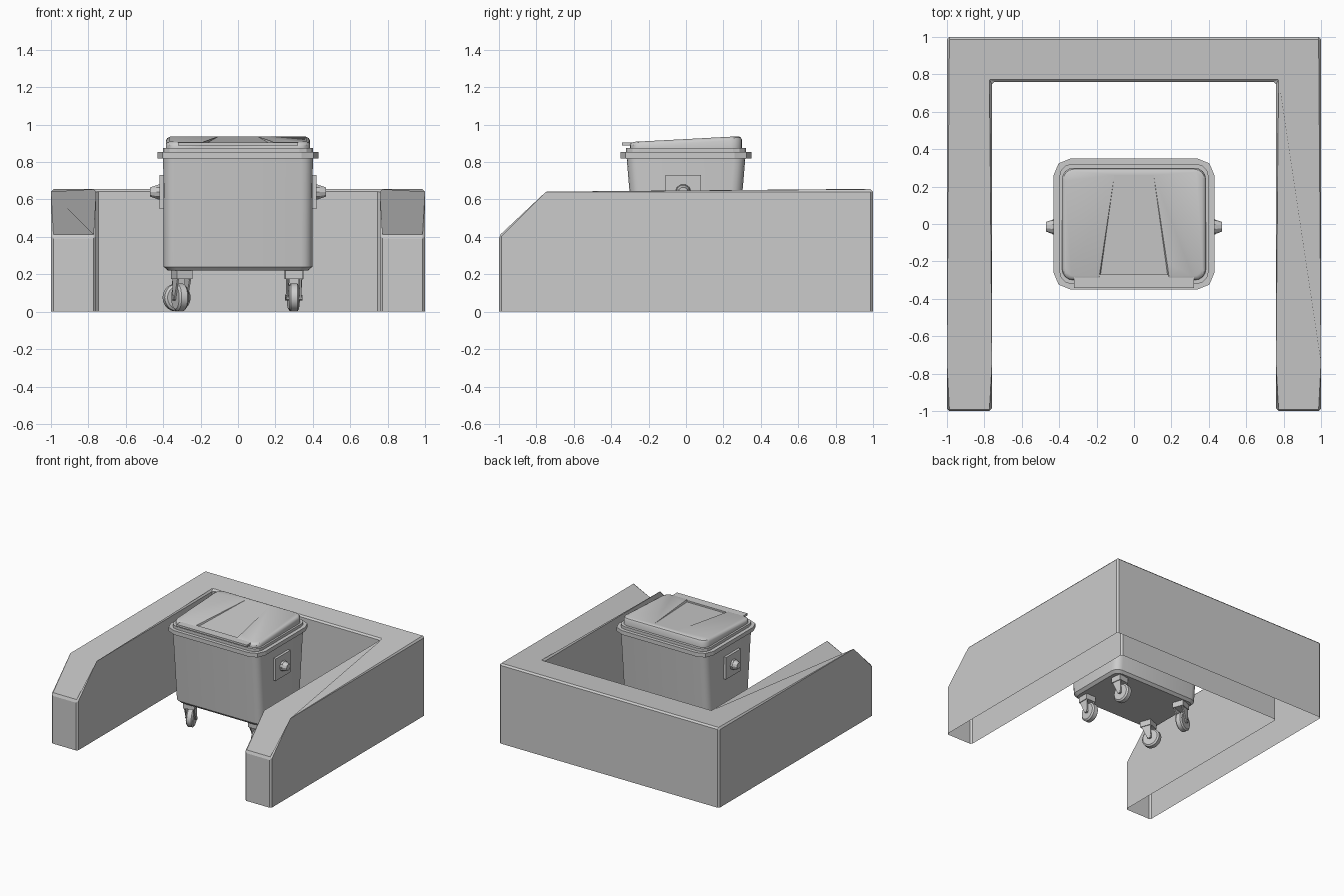
import bpy, bmesh, math
from mathutils import Matrix, Vector

if "Cube" in bpy.data.objects:
    bpy.data.objects.remove(bpy.data.objects["Cube"])


def finish(name, bm, smooth=False):
    bmesh.ops.recalc_face_normals(bm, faces=bm.faces[:])
    me = bpy.data.meshes.new(name)
    bm.to_mesh(me)
    bm.free()
    ob = bpy.data.objects.new(name, me)
    bpy.context.collection.objects.link(ob)
    if smooth:
        bpy.ops.object.select_all(action='DESELECT')
        ob.select_set(True)
        bpy.context.view_layer.objects.active = ob
        bpy.ops.object.shade_smooth_by_angle(angle=math.radians(35))
    return ob


def loft(name, rings, seg=4, smooth=True):
    """Rounded rectangles (half x, half y, radius, z, slope along y) joined and capped."""
    bm = bmesh.new()
    loops = []
    for hx, hy, r, z, slope in rings:
        loop = []
        for i, (sx, sy) in enumerate(((1, 1), (-1, 1), (-1, -1), (1, -1))):
            for k in range(seg + 1):
                a = math.pi / 2 * (i + k / seg)
                x = sx * (hx - r) + r * math.cos(a)
                y = sy * (hy - r) + r * math.sin(a)
                loop.append(bm.verts.new((x, y, z + slope * y)))
        loops.append(loop)
    n = len(loops[0])
    for a, b in zip(loops, loops[1:]):
        for i in range(n):
            bm.faces.new((a[i], a[(i + 1) % n], b[(i + 1) % n], b[i]))
    bm.faces.new(loops[0])
    bm.faces.new(loops[-1])
    return finish(name, bm, smooth)


def prism(bm, pts, vec):
    """Closed prism from an outline swept along a vector."""
    a = [bm.verts.new(p) for p in pts]
    b = [bm.verts.new(Vector(p) + Vector(vec)) for p in pts]
    bm.faces.new(a)
    bm.faces.new(b)
    for i in range(len(a)):
        j = (i + 1) % len(a)
        bm.faces.new((a[i], a[j], b[j], b[i]))


def box(bm, x0, x1, y0, y1, z0, z1):
    prism(bm, [(x0, y0, z0), (x1, y0, z0), (x1, y1, z0), (x0, y1, z0)], (0, 0, z1 - z0))


def cone(bm, x0, x1, r0, r1, y, z, seg):
    """Cone or cylinder along x."""
    m = Matrix.Translation(((x0 + x1) / 2, y, z)) @ Matrix.Rotation(math.pi / 2, 4, 'Y')
    bmesh.ops.create_cone(bm, cap_ends=True, segments=seg, radius1=r0, radius2=r1,
                          depth=x1 - x0, matrix=m)


# U-shaped wall, open underneath, with sloping front ends
bm = bmesh.new()
prism(bm, [(-1, -1, 0), (-.76, -1, 0), (-.76, .76, 0), (.76, .76, 0),
           (.76, -1, 0), (1, -1, 0), (1, 1, 0), (-1, 1, 0)], (0, 0, .655))
bmesh.ops.bisect_plane(bm, geom=bm.verts[:] + bm.edges[:] + bm.faces[:],
                       plane_co=(0, -.75, 0), plane_no=(0, 1, 0))
for v in bm.verts:
    if v.co.y < -.9 and v.co.z > .5:
        v.co.z = .405
low = [f for f in bm.faces if all(v.co.z < .001 for v in f.verts)]
bmesh.ops.delete(bm, geom=low, context='FACES')
wall = finish("enclosure_wall", bm)
bev = wall.modifiers.new("edge_chamfer", 'BEVEL')
bev.width = .013
bev.segments = 1
bev.limit_method = 'ANGLE'
bev.angle_limit = math.radians(55)

# Bin body, tapering front to back
loft("bin_body", [(.375, .25, .05, .22, 0), (.397, .268, .06, .24, 0),
                  (.40, .318, .06, .83, 0)])

# Stepped rim
loft("bin_rim", [(.43, .35, .09, .82, 0), (.43, .35, .09, .853, 0)], seg=2, smooth=False)
loft("bin_rim_step", [(.40, .322, .07, .85, 0), (.40, .322, .07, .876, 0)], seg=3, smooth=False)

# Sloping lid with a wedge-shaped dip running to the front
lid = loft("bin_lid", [(.385, .30, .06, .87, 0), (.385, .30, .06, .905, .045),
                       (.378, .293, .055, .917, .05), (.365, .28, .05, .923, .053)])
bm = bmesh.new()
bottom = [(-.19, -.35, .887), (.19, -.35, .887), (.10, .30, .94), (-.10, .30, .94)]
top = [(-.23, -.35, 1), (.23, -.35, 1), (.13, .30, 1), (-.13, .30, 1)]
a = [bm.verts.new(p) for p in bottom]
b = [bm.verts.new(p) for p in top]
bm.faces.new(a)
bm.faces.new(b)
for i in range(4):
    j = (i + 1) % 4
    bm.faces.new((a[i], a[j], b[j], b[i]))
cutter = finish("lid_dip_cutter", bm)
cutter.hide_render = True
cutter.hide_set(True)
cut = lid.modifiers.new("lid_dip", 'BOOLEAN')
cut.operation = 'DIFFERENCE'
cut.object = cutter
cut.solver = 'EXACT'

# Handle lip along the front of the lid
bm = bmesh.new()
box(bm, -.32, .32, -.342, -.27, .89, .906)
finish("lid_handle_lip", bm)

# Side plates with lifting pins
for side, tag in ((1, "right"), (-1, "left")):
    bm = bmesh.new()
    box(bm, .385, .42, -.11, .08, .55, .73)
    cone(bm, .42, .435, .042, .04, -.015, .64, 10)
    cone(bm, .435, .47, .038, .026, -.015, .64, 10)
    bmesh.ops.scale(bm, vec=(side, 1, 1), verts=bm.verts[:])
    finish("lifting_pin_" + tag, bm)


# Swivel casters: head, two fork legs, wheel and axle
def caster(name, x, y, deg):
    place = Matrix.Translation((x, y, 0)) @ Matrix.Rotation(math.radians(deg), 4, 'Z')
    bm = bmesh.new()
    box(bm, -.045, .045, -.045, .045, .175, .228)
    for s in (-1, 1):
        prism(bm, [(s * .03, -.04, .18), (s * .03, .04, .18),
                   (s * .03, .045, .065), (s * .03, .015, .065)], (s * .009, 0, 0))
    cone(bm, -.044, .044, .014, .014, .03, .075, 8)
    bmesh.ops.transform(bm, matrix=place, verts=bm.verts[:])
    finish(name + "_fork", bm)
    bm = bmesh.new()
    cone(bm, -.027, -.017, .062, .074, .03, .076, 20)
    cone(bm, -.017, .017, .074, .074, .03, .076, 20)
    cone(bm, .017, .027, .074, .062, .03, .076, 20)
    bmesh.ops.transform(bm, matrix=place, verts=bm.verts[:])
    finish(name + "_wheel", bm, True)


caster("caster_front_right", .30, -.19, 0)
caster("caster_front_left", -.30, -.19, 20)
caster("caster_back_right", .30, .19, 8)
caster("caster_back_left", -.30, .19, 110)
